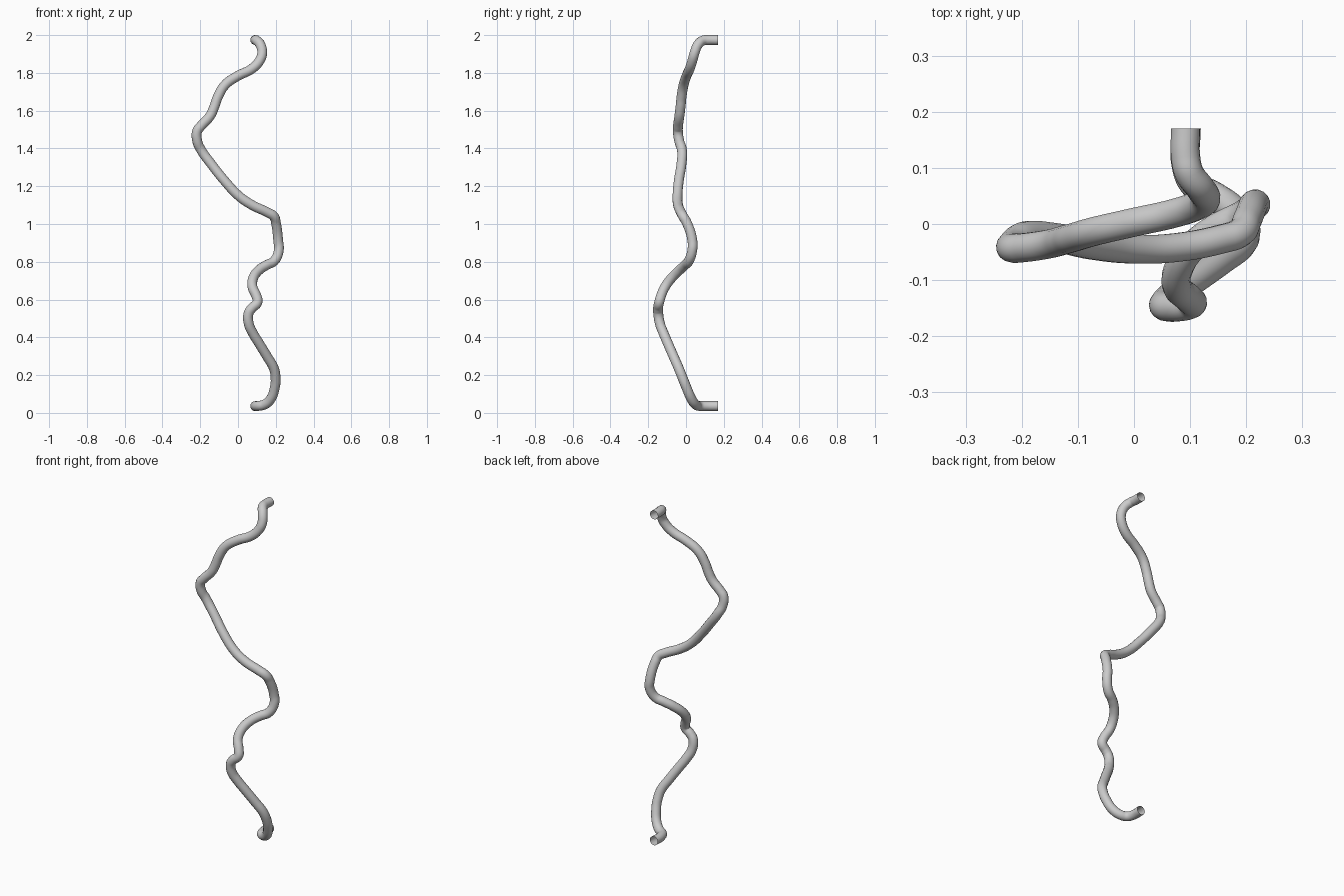
import bpy

# Centre line of the bent pipe, from the lower open end to the upper open end
PATH = [
    (.093, .17, .036), (.093, .105, .036), (.108, .070, .037), (.142, .050, .045),
    (.172, .030, .072), (.195, .002, .135), (.199, -.018, .185), (.190, -.038, .235),
    (.155, -.065, .297), (.113, -.095, .366), (.080, -.118, .420), (.057, -.138, .472),
    (.056, -.147, .527), (.074, -.148, .555), (.103, -.142, .585), (.098, -.133, .617),
    (.077, -.112, .665), (.080, -.078, .712), (.110, -.035, .755), (.150, -.006, .782),
    (.192, .015, .805), (.216, .033, .860), (.213, .034, .910), (.201, .005, 1.005),
    (.190, -.015, 1.040), (.155, -.027, 1.062), (.075, -.042, 1.100), (.005, -.045, 1.148),
    (-.072, -.038, 1.230), (-.142, -.024, 1.318), (-.197, -.022, 1.395), (-.216, -.036, 1.440),
    (-.216, -.043, 1.492), (-.195, -.042, 1.520), (-.148, -.035, 1.572), (-.126, -.029, 1.620),
    (-.108, -.024, 1.670), (-.070, -.013, 1.735), (-.005, .002, 1.782), (.075, .020, 1.823),
    (.115, .034, 1.866), (.128, .045, 1.905), (.118, .064, 1.950), (.098, .092, 1.972),
    (.092, .120, 1.974), (.092, .17, 1.974),
]
RADIUS = 0.026

# Smooth spline swept with a round section, ends left open
curve = bpy.data.curves.new("pipe", 'CURVE')
curve.dimensions = '3D'
curve.bevel_depth = RADIUS
curve.bevel_resolution = 6
curve.resolution_u = 6
curve.use_fill_caps = False
spline = curve.splines.new('BEZIER')
spline.bezier_points.add(len(PATH) - 1)
for point, co in zip(spline.bezier_points, PATH):
    point.co = co
    point.handle_left_type = point.handle_right_type = 'AUTO'

pipe = bpy.data.objects.new("pipe", curve)
bpy.context.collection.objects.link(pipe)

# Convert to a smooth mesh
bpy.context.view_layer.objects.active = pipe
pipe.select_set(True)
bpy.ops.object.convert(target='MESH')
bpy.ops.object.shade_smooth_by_angle()
